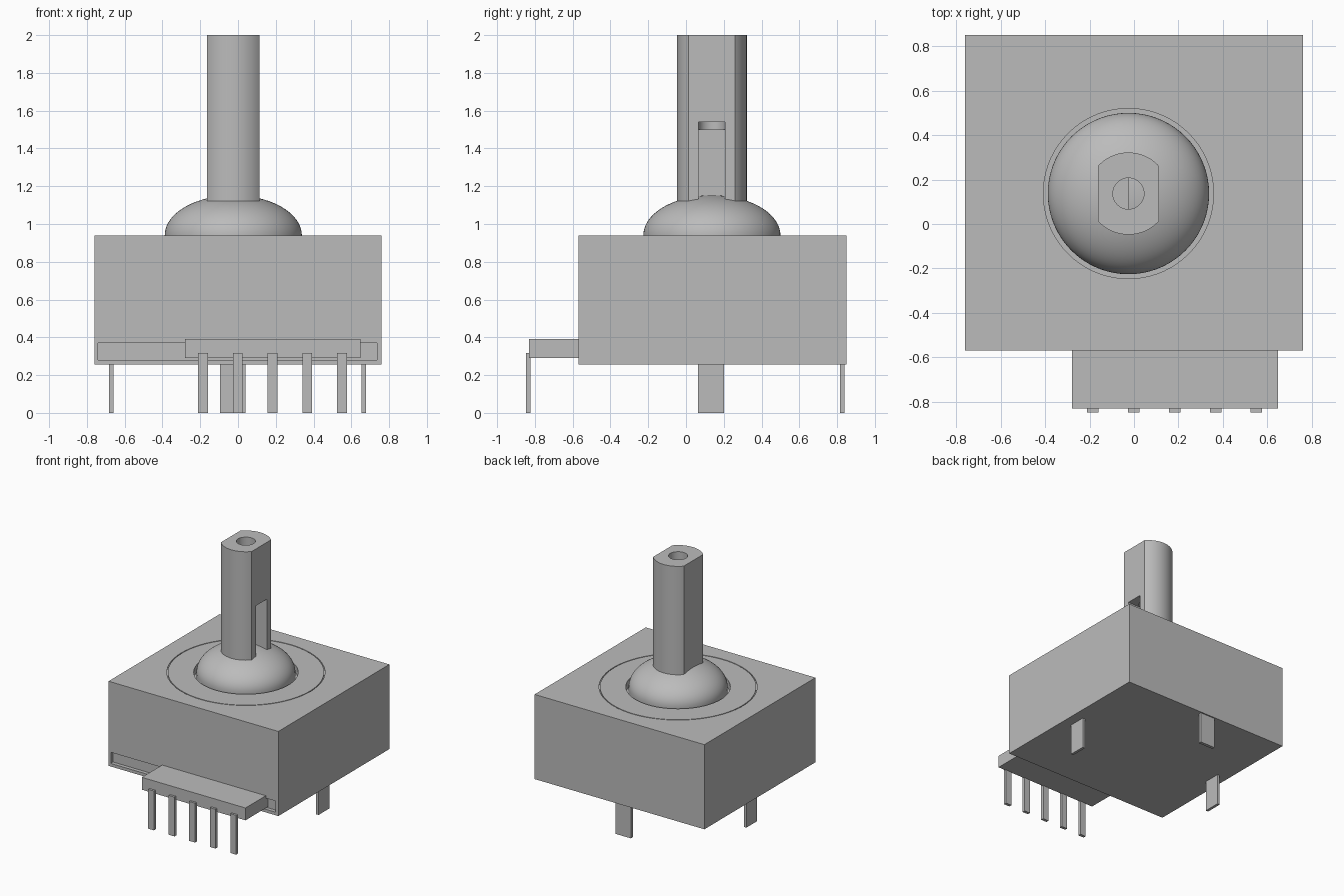
import bpy, bmesh, math

cube = bpy.data.objects.get("Cube")
if cube:
    bpy.data.objects.remove(cube, do_unlink=True)

grey = bpy.data.materials.new("grey")
grey.use_nodes = True
GREY = (0.5, 0.5, 0.5, 1)
grey.diffuse_color = GREY
grey.node_tree.nodes["Principled BSDF"].inputs["Base Color"].default_value = GREY

CX, CY = -0.025, 0.137      # shaft axis
TOP = 0.94                  # top of the housing


def make(name, bm):
    bmesh.ops.recalc_face_normals(bm, faces=bm.faces)
    mesh = bpy.data.meshes.new(name)
    bm.to_mesh(mesh)
    bm.free()
    mesh.materials.append(grey)
    obj = bpy.data.objects.new(name, mesh)
    bpy.context.collection.objects.link(obj)
    return obj


def box(name, x, y, z):
    bm = bmesh.new()
    bmesh.ops.create_cube(bm, size=1)
    for v in bm.verts:
        for i, (low, high) in enumerate((x, y, z)):
            v.co[i] = (low + high) / 2 + v.co[i] * (high - low)
    return make(name, bm)


def lathe(name, profile, closed=False, steps=72):
    """Spin (radius, z) points around the shaft axis."""
    bm = bmesh.new()
    verts = [bm.verts.new((CX + r, CY, z)) for r, z in profile]
    edges = [bm.edges.new(p) for p in zip(verts, verts[1:])]
    if closed:
        edges.append(bm.edges.new((verts[-1], verts[0])))
    bmesh.ops.spin(bm, geom=verts + edges, cent=(CX, CY, 0), axis=(0, 0, 1),
                   angle=math.tau, steps=steps)
    bmesh.ops.remove_doubles(bm, verts=bm.verts, dist=0.0001)
    return make(name, bm)


def cylinder(name, r, low, high):
    return lathe(name, [(0, low), (r, low), (r, high), (0, high)])


def cut(target, cutter):
    mod = target.modifiers.new("cut", "BOOLEAN")
    mod.operation = "DIFFERENCE"
    mod.solver = "EXACT"
    mod.object = cutter
    bpy.context.view_layer.objects.active = target
    bpy.ops.object.modifier_apply(modifier=mod.name)
    bpy.data.objects.remove(cutter, do_unlink=True)


def smooth(obj):
    bpy.ops.object.select_all(action="DESELECT")
    obj.select_set(True)
    bpy.context.view_layer.objects.active = obj
    bpy.ops.object.shade_smooth_by_angle(angle=math.radians(30))


# Housing with dome opening, thin ring groove and front recess
housing = box("housing", (-0.76, 0.76), (-0.57, 0.85), (0.255, TOP))
cut(housing, cylinder("opening_cutter", 0.383, TOP - 0.06, TOP + 0.1))
cut(housing, lathe("groove_cutter", [(0.573, TOP - 0.006), (0.58, TOP - 0.006),
                                     (0.58, TOP + 0.05), (0.573, TOP + 0.05)], True))
cut(housing, box("recess_cutter", (-0.74, 0.735), (-0.7, -0.54), (0.28, 0.37)))
smooth(housing)

# Rounded dome under the shaft
arc = [(0.363 * math.cos(a), TOP + 0.212 * math.sin(a))
       for a in (math.pi / 2 * i / 20 for i in range(21))]
arc[-1] = (0, arc[-1][1])
dome = lathe("dome", [(0, TOP - 0.06), (0.363, TOP - 0.06)] + arc)
smooth(dome)

# Shaft with two flats, a top bore and a side slot
shaft = cylinder("shaft", 0.185, 1.08, 2.0)
for side in (-1, 1):
    x = sorted((CX + side * 0.138, CX + side * 0.4))
    cut(shaft, box("flat_cutter", x, (CY - 0.5, CY + 0.5), (1.0, 2.2)))
cut(shaft, box("slot_cutter", (CX, CX + 0.3), (CY - 0.07, CY + 0.07), (1.0, 1.54)))
cut(shaft, cylinder("bore_cutter", 0.07, 1.5, 2.1))
smooth(shaft)

# Terminal board and its pins
box("terminal_board", (-0.28, 0.648), (-0.83, -0.54), (0.29, 0.39))
for i in range(5):
    x = -0.185 + i * 0.184
    box(f"terminal_pin_{i + 1}", (x - 0.026, x + 0.026), (-0.848, -0.824), (0, 0.318))

# Mounting legs
box("leg_right", (-0.682, -0.66), (0.063, 0.201), (0, 0.27))
box("leg_left", (0.655, 0.677), (0.063, 0.201), (0, 0.27))
box("leg_back", (-0.094, 0.041), (0.815, 0.84), (0, 0.27))
